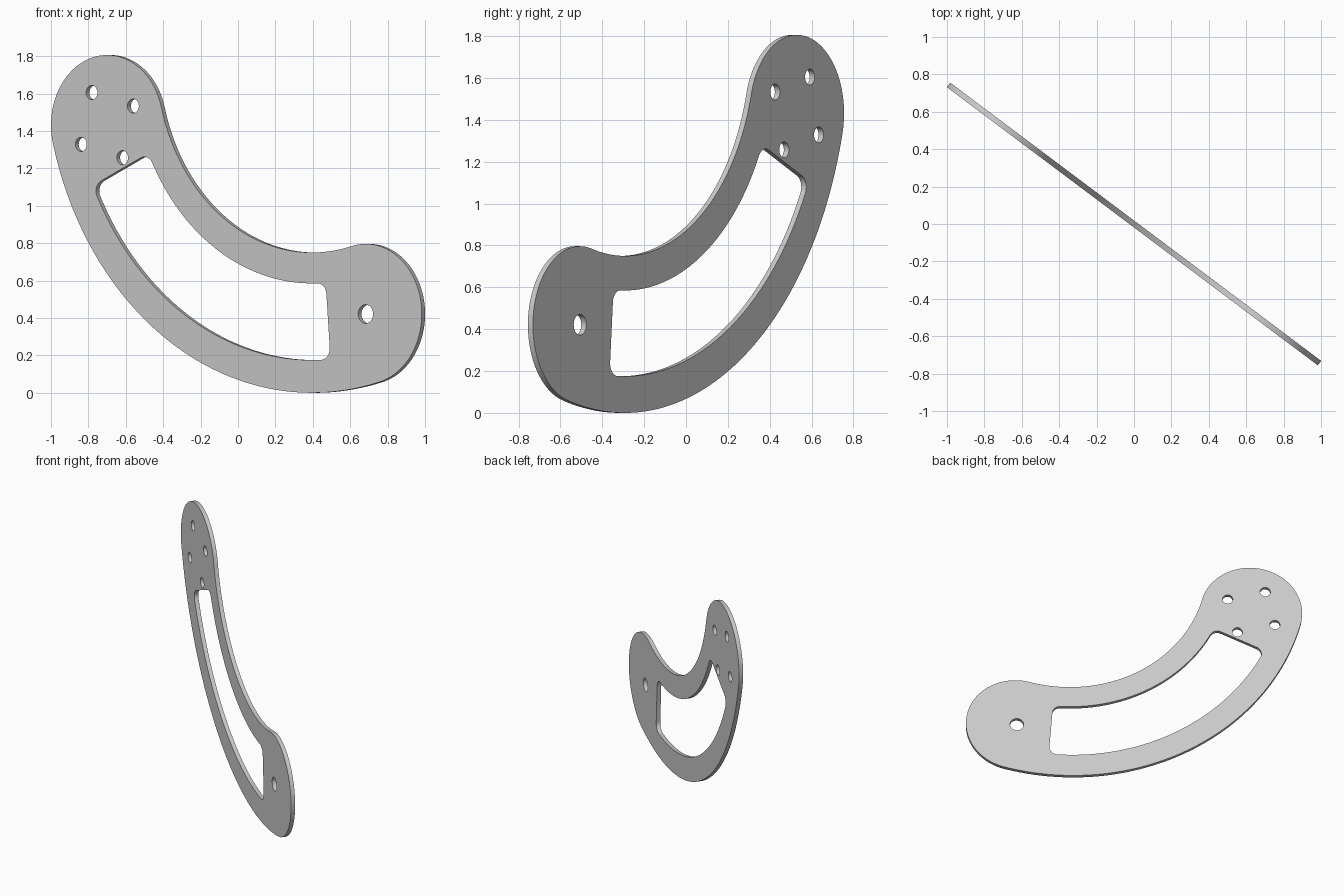
import bpy, bmesh
from math import sin, cos, asin, radians, pi
from mathutils import Matrix

if "Cube" in bpy.data.objects:
    bpy.data.objects.remove(bpy.data.objects["Cube"])

T = 0.03                      # plate thickness
R, W = 1.415, 0.375           # arc centreline radius, half width
CX, CZ = 0.505, R + W         # arc centre in the plate's plane
A0, A1 = radians(-75.3), radians(14.7)   # end angles measured from straight down


def polar(r, a, c=(CX, CZ)):
    return (c[0] + r * sin(a), c[1] - r * cos(a))


def arc(c, r, a, b, n):
    return [polar(r, a + (b - a) * i / n, c) for i in range(n + 1)]


def circle(c, r, n=40):
    return arc(c, r, 0, 2 * pi, n)[:-1]


C = (CX, CZ)
left, right = polar(R, A0), polar(R, A1)

# Outer outline: arched slot with round ends
outline = (arc(C, R + W, A0, A1, 72)
           + arc(right, W, A1, A1 + pi, 48)[1:]
           + arc(C, R - W, A1, A0, 60)[1:]
           + arc(left, W, A0 + pi, A0 + 2 * pi, 48)[1:-1])

# Window: ring sector with rounded corners
ro, ri, f = 1.615, 1.205, 0.06
w0, w1 = radians(-65), radians(4.4)
do, di = asin(f / (ro - f)), asin(f / (ri + f))
window = (arc(C, ro, w0 + do, w1 - do, 60)
          + arc(polar(ro - f, w1 - do), f, w1 - do, w1 + pi / 2, 10)[1:]
          + arc(polar(ri + f, w1 - di), f, w1 + pi / 2, w1 - di + pi, 10)
          + arc(C, ri, w1 - di, w0 + di, 50)[1:]
          + arc(polar(ri + f, w0 + di), f, w0 + di + pi, w0 + 1.5 * pi, 10)[1:]
          + arc(polar(ro - f, w0 + do), f, w0 + 1.5 * pi, w0 + do + 2 * pi, 10)[:-1])

# Pivot hole and four bolt holes
holes = [circle(right, 0.05)]
for k in range(4):
    holes.append(circle(polar(0.202, radians(30.5 + 90 * k), left), 0.038))

# Filled, extruded plate
curve = bpy.data.curves.new("arched_plate", "CURVE")
curve.dimensions = "2D"
curve.fill_mode = "BOTH"
curve.extrude = T / 2
for loop in [outline, window] + holes:
    sp = curve.splines.new("POLY")
    sp.points.add(len(loop) - 1)
    for p, (u, z) in zip(sp.points, loop):
        p.co = (u, z, 0, 1)
    sp.use_cyclic_u = True
plate = bpy.data.objects.new("arched_plate", curve)
bpy.context.collection.objects.link(plate)
bpy.context.view_layer.objects.active = plate
plate.select_set(True)
bpy.ops.object.convert(target="MESH")
plate = bpy.context.object

# Stand the plate upright, turned diagonally
bm = bmesh.new()
bm.from_mesh(plate.data)
bmesh.ops.remove_doubles(bm, verts=bm.verts, dist=1e-5)
bm.transform(Matrix(((0.8, 0, -0.6, 0), (-0.6, 0, -0.8, 0), (0, 1, 0, 0), (0, 0, 0, 1))))
bmesh.ops.recalc_face_normals(bm, faces=bm.faces)
bm.to_mesh(plate.data)
bm.free()
bpy.ops.object.shade_smooth_by_angle(angle=radians(30))
